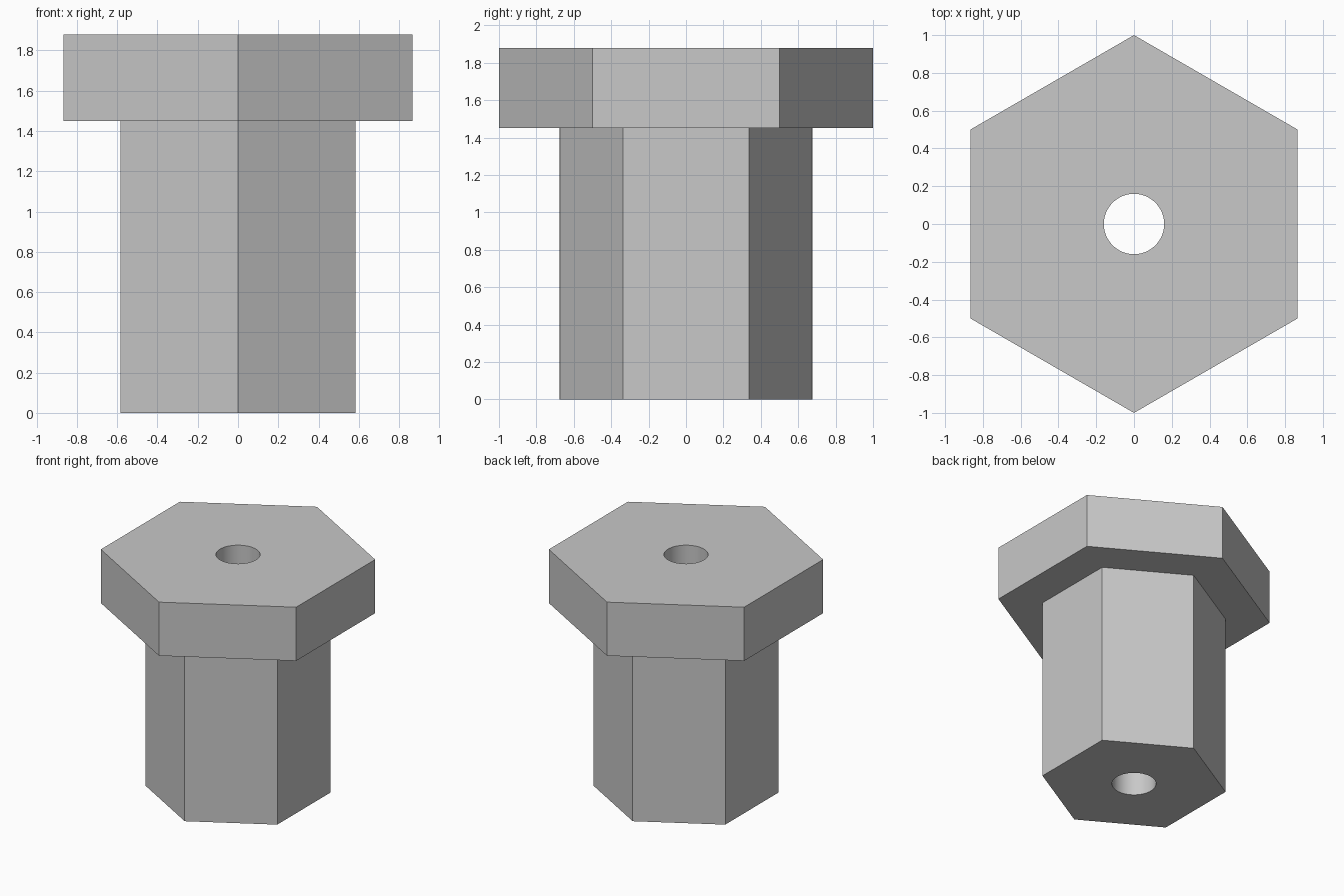
import bpy
import bmesh
from math import cos, sin, pi

cube = bpy.data.objects.get("Cube")
if cube:
    bpy.data.objects.remove(cube, do_unlink=True)

HOLE_RADIUS, SHANK_RADIUS, HEAD_RADIUS = 0.16, 0.675, 1.0
SHANK_TOP, HEAD_TOP = 1.45, 1.88
SEGMENTS = 48

# Plain grey material
grey = bpy.data.materials.new("plain_grey")
grey.use_nodes = True
colour = (0.58, 0.58, 0.58, 1)
grey.diffuse_color = colour
grey.node_tree.nodes["Principled BSDF"].inputs["Base Color"].default_value = colour

bm = bmesh.new()


def ring(radius, z, hexagonal=True):
    """Ring of vertices, circular or hexagonal with corners on the y axis."""
    verts = []
    for i in range(SEGMENTS):
        turn = 2 * pi * i / SEGMENTS
        r = radius
        if hexagonal:
            r *= cos(pi / 6) / cos(turn % (pi / 3) - pi / 6)
        angle = turn + pi / 2
        verts.append(bm.verts.new((r * cos(angle), r * sin(angle), z)))
    return verts


# Closed section: up the shank and head, then back down the bore
rings = [
    ring(HOLE_RADIUS, 0, False),
    ring(SHANK_RADIUS, 0),
    ring(SHANK_RADIUS, SHANK_TOP),
    ring(HEAD_RADIUS, SHANK_TOP),
    ring(HEAD_RADIUS, HEAD_TOP),
    ring(HOLE_RADIUS, HEAD_TOP, False),
]
for k, low in enumerate(rings):
    high = rings[(k + 1) % len(rings)]
    for i in range(SEGMENTS):
        j = (i + 1) % SEGMENTS
        face = bm.faces.new((low[i], low[j], high[j], high[i]))
        face.smooth = k == len(rings) - 1  # only the bore is round

bmesh.ops.recalc_face_normals(bm, faces=bm.faces)

# Sharp rims, so the bore shades cleanly
for edge in bm.edges:
    edge.smooth = edge.calc_face_angle(0) < pi / 6

mesh = bpy.data.meshes.new("hex_head_bushing")
bm.to_mesh(mesh)
bm.free()
mesh.materials.append(grey)
bushing = bpy.data.objects.new("hex_head_bushing", mesh)
bpy.context.scene.collection.objects.link(bushing)
